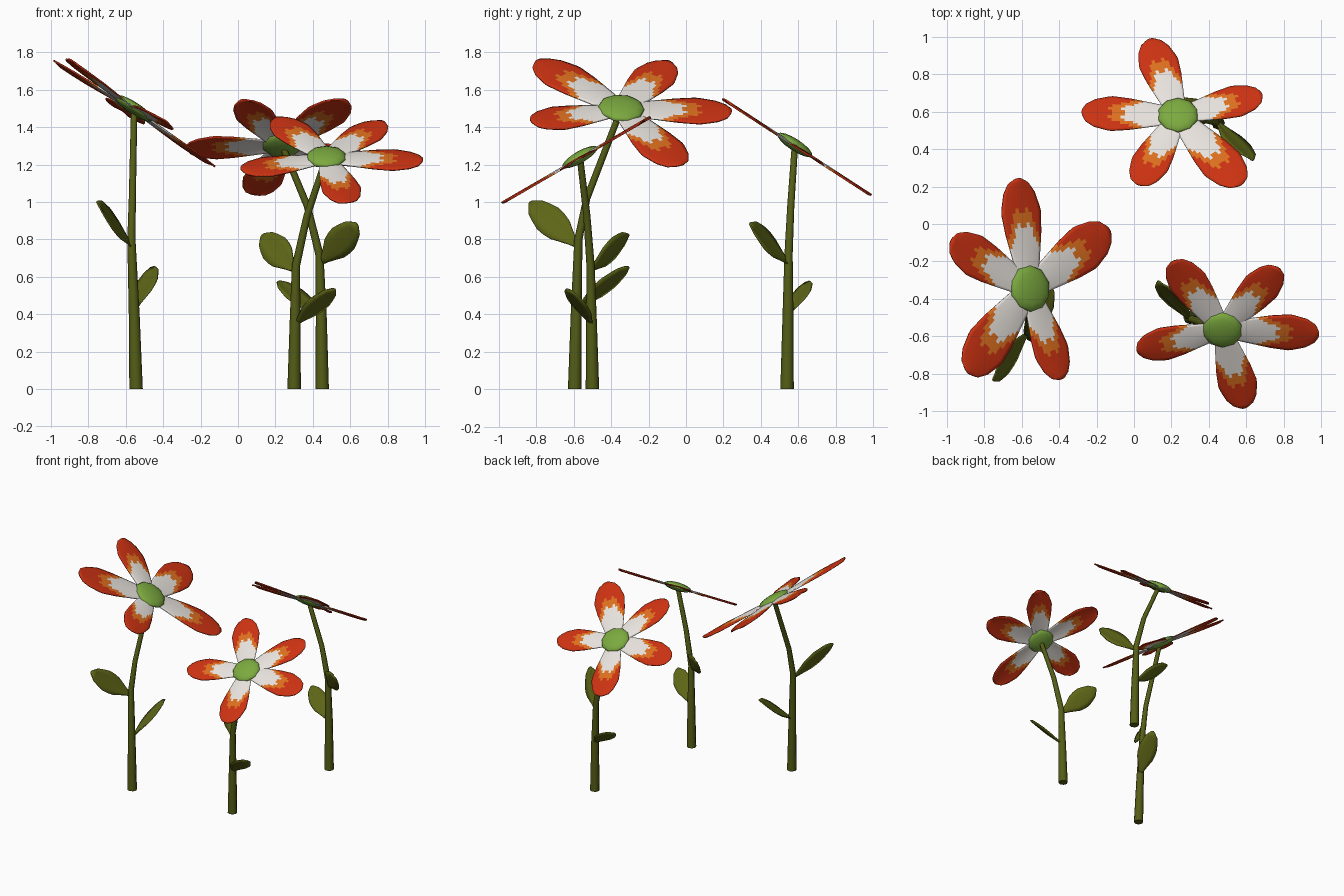
import bpy, bmesh, math
from mathutils import Vector, Matrix

if "Cube" in bpy.data.objects:
    bpy.data.objects.remove(bpy.data.objects["Cube"])


def material(name, rgb):
    m = bpy.data.materials.new(name)
    m.diffuse_color = (*rgb, 1)
    m.use_nodes = True
    m.node_tree.nodes["Principled BSDF"].inputs["Base Color"].default_value = m.diffuse_color
    return m


WHITE = material("petal white", (0.80, 0.76, 0.72))
ORANGE = material("petal orange", (0.72, 0.16, 0.013))
RED = material("petal red", (0.60, 0.032, 0.006))
DISC = material("disc green", (0.20, 0.40, 0.05))
STEM = material("stem green", (0.09, 0.11, 0.008))
LEAF = material("leaf green", (0.11, 0.13, 0.008))


def make(name, bm, mats, thickness=0.0):
    bmesh.ops.recalc_face_normals(bm, faces=bm.faces)
    me = bpy.data.meshes.new(name)
    bm.to_mesh(me)
    bm.free()
    for m in mats:
        me.materials.append(m)
    ob = bpy.data.objects.new(name, me)
    bpy.context.collection.objects.link(ob)
    for p in me.polygons:
        p.use_smooth = True
    if thickness:
        mod = ob.modifiers.new("thickness", "SOLIDIFY")
        mod.thickness = thickness
        mod.offset = 0
    return ob


def lerp(table, t):
    for (a, u), (b, v) in zip(table, table[1:]):
        if t <= b:
            return u + (v - u) * (t - a) / (b - a)
    return table[-1][1]


def blade(name, origin, axis, side, profile, start, rows, cols, cup, mats, rule):
    """Flat blade along axis; profile gives half width as a multiple of side."""
    bm = bmesh.new()
    up = axis.cross(side).normalized()
    grid = []
    for i in range(rows + 1):
        t = start + (1 - start) * i / rows
        w = lerp(profile, t)
        row = []
        for j in range(cols + 1):
            v = 2 * j / cols - 1
            # the outline rounds off slightly at the tip
            tt = t - 0.03 * v * v if i == rows else t
            row.append(bm.verts.new(origin + axis * tt + side * (w * v) - up * cup * v * v))
        grid.append(row)
    for i in range(rows):
        for j in range(cols):
            f = bm.faces.new((grid[i][j], grid[i + 1][j], grid[i + 1][j + 1], grid[i][j + 1]))
            f.material_index = rule(start + (1 - start) * (i + 0.5) / rows, 2 * (j + 0.5) / cols - 1)
    return make(name, bm, mats, 0.008)


PETAL = [(0, 0.10), (0.15, 0.12), (0.3, 0.15), (0.5, 0.19), (0.7, 0.212), (0.87, 0.165), (1, 0.075)]
LEAF_SHAPE = [(0, 0.1), (0.15, 0.35), (0.4, 0.9), (0.6, 1.0), (0.85, 0.7), (1, 0.22)]


def petal_colour(t, v):
    wave = 0.025 * math.cos(3 * math.pi * v)
    if t + 0.28 * v * v + wave < 0.58:
        return 0
    return 1 if t + 0.30 * v * v + wave < 0.71 else 2


def stem(name, path, radii, sides=8):
    bm = bmesh.new()
    rings = []
    for k, (p, r) in enumerate(zip(path, radii)):
        d = (path[min(k + 1, len(path) - 1)] - path[max(k - 1, 0)]).normalized()
        if k == 0:
            d = Vector((0, 0, 1))
        q = Vector((0, 0, 1)).rotation_difference(d)
        rings.append([bm.verts.new(p + q @ Vector((r * math.cos(a), r * math.sin(a), 0)))
                      for a in (2 * math.pi * i / sides for i in range(sides))])
    for a, b in zip(rings, rings[1:]):
        for i in range(sides):
            n = (i + 1) % sides
            bm.faces.new((a[i], a[n], b[n], b[i]))
    bm.faces.new(rings[0])
    bm.faces.new(rings[-1])
    ob = make(name, bm, [STEM])
    for p in ob.data.polygons:
        p.use_smooth = len(p.vertices) == 4


def flower(tag, path, slope, tips, leaves):
    path = [Vector(p) for p in path]
    head = path[-1]
    normal = Vector((-slope[0], -slope[1], 1)).normalized()
    stem(tag + "_stem", path, [0.036, 0.029, 0.022, 0.019, 0.017])

    # petals lie in the tilted plane of the head, aimed at their tips
    lengths = []
    for k, (x, y) in enumerate(tips):
        dx, dy = x - head.x, y - head.y
        axis = Vector((dx, dy, slope[0] * dx + slope[1] * dy))
        lengths.append(axis.length)
        side = normal.cross(axis)
        blade(f"{tag}_petal_{k + 1}", head, axis, side, PETAL, 0.1, 20, 12, 0.008,
              [WHITE, ORANGE, RED], petal_colour)

    # flattened dome in the middle
    r = 0.217 * sum(lengths) / 5
    bm = bmesh.new()
    bmesh.ops.create_uvsphere(bm, u_segments=10, v_segments=8, radius=1)
    rot = Vector((0, 0, 1)).rotation_difference(normal).to_matrix().to_4x4()
    bm.transform(Matrix.Translation(head) @ rot @ Matrix.Diagonal((r, r, 0.032, 1)))
    make(tag + "_disc", bm, [DISC])

    # leaves: base, tip, half widths along the level and the rising side
    for k, (base, tip) in enumerate(leaves):
        level, rise = ((-0.042, 0.072), (-0.07, 0.025))[k]
        base = Vector(base)
        axis = Vector(tip) - base
        e1 = Vector((-axis.y, axis.x, 0)).normalized()
        e2 = axis.cross(e1).normalized()
        if e2.z < 0:
            e2 = -e2
        blade(f"{tag}_leaf_{('upper', 'lower')[k]}", base, axis, e1 * level + e2 * rise,
              LEAF_SHAPE, 0, 8, 4, 0.006, [LEAF], lambda t, v: 0)


flower("left_flower",
       [(-.545, -.595, 0), (-.555, -.587, .4), (-.57, -.575, .8), (-.565, -.53, 1.02), (-.555, -.345, 1.5)],
       (-.65, -.09),
       [(-.62, .245), (-.13, -.03), (-.385, -.83), (-.89, -.795), (-.98, -.09)],
       [((-.57, -.575, .76), (-.755, -.835, 1.0)), ((-.55, -.585, .42), (-.45, -.305, .655))])

flower("front_flower",
       [(.30, -.50, 0), (.305, -.505, .35), (.31, -.51, .66), (.37, -.53, .93), (.473, -.567, 1.24)],
       (0, .58),
       [(.99, -.59), (.775, -.235), (.205, -.2), (.015, -.68), (.59, -.985)],
       [((.305, -.51, .63), (.13, -.305, .825)), ((.305, -.505, .34), (.52, -.635, .535))])

flower("back_flower",
       [(.45, .54, 0), (.445, .545, .4), (.435, .548, .72), (.37, .56, .98), (.235, .582, 1.305)],
       (0, -.65),
       [(.685, .695), (.085, .99), (-.28, .6), (.02, .21), (.575, .21)],
       [((.44, .545, .67), (.635, .34, .885)), ((.445, .545, .39), (.21, .655, .575))])
